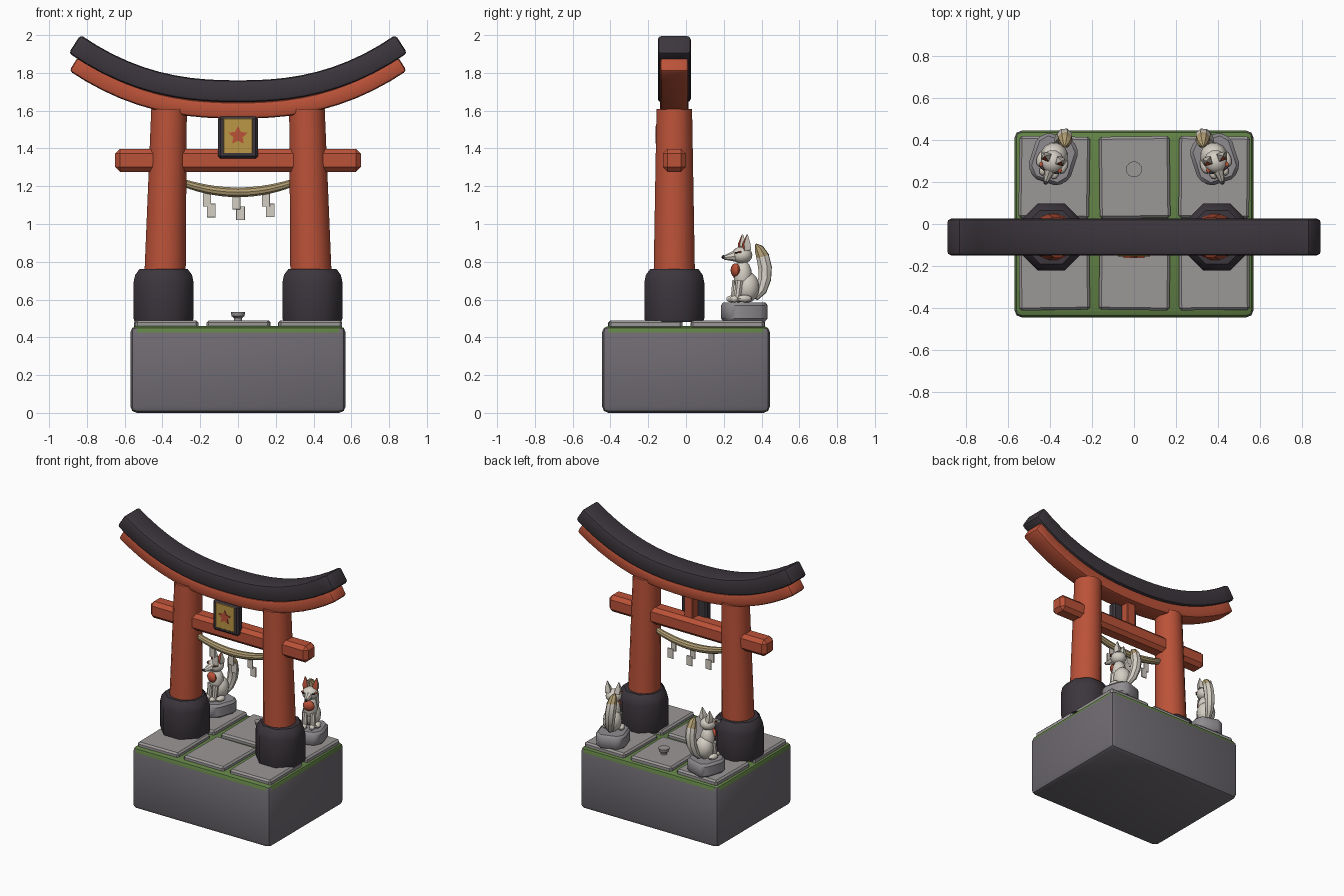
import bpy, bmesh, math
from mathutils import Matrix, Vector as V

if "Cube" in bpy.data.objects:
    bpy.data.objects.remove(bpy.data.objects["Cube"])

def mat(name, r, g, b):
    m = bpy.data.materials.new(name)
    m.diffuse_color = (r, g, b, 1)
    m.use_nodes = True
    m.node_tree.nodes["Principled BSDF"].inputs["Base Color"].default_value = m.diffuse_color
    return m

RED = mat("vermilion", .50, .085, .04)
DARK = mat("charcoal", .045, .037, .046)
STONE = mat("base stone", .16, .147, .168)
SLAB = mat("paving stone", .33, .31, .31)
PLINTH = mat("plinth stone", .28, .265, .285)
MOSS = mat("moss", .12, .22, .06)
GOLD = mat("gold", .50, .31, .06)
STRAW = mat("straw", .44, .34, .17)
WHITE = mat("off white", .66, .62, .55)
YC = -.062                                    # depth of the gate's centre line


def finish(name, bm, mats, bevel=0, seg=1, smooth=35, matrix=Matrix(), rule=None):
    bmesh.ops.recalc_face_normals(bm, faces=bm.faces)
    if bevel:
        edges = [e for e in bm.edges if e.calc_face_angle(0) > .6]
        bmesh.ops.bevel(bm, geom=edges, offset=bevel, segments=seg, profile=.5,
                        affect='EDGES', clamp_overlap=True)
    bm.normal_update()
    for f in bm.faces:
        f.smooth = True
        if rule:
            f.material_index = rule(f)
    for e in bm.edges:
        e.smooth = e.calc_face_angle(0) < math.radians(smooth)
    me = bpy.data.meshes.new(name)
    bm.to_mesh(me)
    bm.free()
    for m in mats:
        me.materials.append(m)
    ob = bpy.data.objects.new(name, me)
    ob.matrix_world = matrix
    bpy.context.collection.objects.link(ob)
    return ob


def box(name, m, x, y, z, bevel=.01, **kw):
    bm = bmesh.new()
    c = V(((x[0] + x[1]) / 2, (y[0] + y[1]) / 2, (z[0] + z[1]) / 2))
    bmesh.ops.create_cube(bm, size=1, matrix=Matrix.Translation(c) @ Matrix.Diagonal(
        (x[1] - x[0], y[1] - y[0], z[1] - z[0], 1)))
    return finish(name, bm, m if isinstance(m, list) else [m], bevel, **kw)


def ball(name, m, c, r, seg=12, **kw):
    bm = bmesh.new()
    bmesh.ops.create_uvsphere(bm, u_segments=seg, v_segments=8, radius=1,
                              matrix=Matrix.Translation(c) @ Matrix.Diagonal((*r, 1)))
    return finish(name, bm, [m], **kw)


def ngon(n, turn=0):
    return [(math.cos(2 * math.pi * (i + turn) / n), math.sin(2 * math.pi * (i + turn) / n))
            for i in range(n)]


def sweep(name, mats, path, section, scales, side, **kw):
    """Carry a section along a path; scales sizes it at each point."""
    bm, rings, side = bmesh.new(), [], V(side)
    path = [V(p) for p in path]
    for i, p in enumerate(path):
        t = path[min(i + 1, len(path) - 1)] - path[max(i - 1, 0)]
        if t.length < 1e-6:
            t = V((0, 0, 1))
        up = t.cross(side).normalized()
        rings.append([bm.verts.new(p + side * a * scales[i] + up * b * scales[i])
                      for a, b in section])
    n = len(section)
    for r0, r1 in zip(rings, rings[1:]):
        for i in range(n):
            bm.faces.new((r0[i], r0[(i + 1) % n], r1[(i + 1) % n], r1[i]))
    bm.faces.new(rings[0])
    bm.faces.new(rings[-1])
    return finish(name, bm, mats, **kw)


# Stone base with mossy top
box("base", [STONE, MOSS], (-.57, .57), (-.445, .445), (0, .46), .035, seg=2, smooth=40,
    rule=lambda f: int(f.calc_center_median().z > .437))

# Paving slabs
for i, x in enumerate((-.38, .003, .382)):
    for j, y in enumerate((-.215, .222)):
        turn = math.radians((.8, -.7, .5)[i] * (1 - 2 * j))
        box("paving_slab", SLAB, (-.168, .168), (-.195, .195), (.445, .49), .012,
            matrix=Matrix.Translation((x, y, 0)) @ Matrix.Rotation(turn, 4, 'Z'))

# Curved top beams
def beam(name, m, z0, half, width, height, rise):
    xs = [half * (i / 10 - 1) for i in range(21)]
    path = [(x, YC, z0 + rise * (abs(x) / half) ** 2.4) for x in xs]
    w, h = width / 2, height / 2
    sweep(name, [m], path, [(-w, -h), (w, -h), (w, h), (-w, h)], [1] * 21, (0, 1, 0),
          bevel=.018, seg=2, smooth=40)

beam("top_beam", DARK, 1.703, .865, .175, .115, .25)
beam("under_beam", RED, 1.602, .87, .15, .088, .246)

# Tie beam and centre strut
box("tie_beam", RED, (-.65, .65), (YC - .061, YC + .061), (1.275, 1.398), .026)
box("centre_strut", RED, (-.035, .035), (YC - .035, YC + .035), (1.38, 1.58), .005)

# Pillars and footings
for s in (-1, 1):
    sweep("pillar", [RED], [(s * .387, YC, .7), (s * .365, YC, 1.608)], ngon(16, .5),
          [.112, .096], (1, 0, 0))
    zs = (.48, .5, .69, .73, .762)
    sweep("footing", [DARK], [(s * .394, YC, z) for z in zs], ngon(8, .5),
          [.165, .172, .172, .163, .138], (1, 0, 0), smooth=50)

# Plaque with star emblem
box("plaque_frame", DARK, (-.105, .105), (-.15, -.09), (1.347, 1.568), .012)
box("plaque_panel", GOLD, (-.077, .077), (-.155, -.147), (1.375, 1.558), .002)
star = [(a * r, b * r) for (a, b), r in zip(ngon(10, 2.5), [.052, .026] * 5)]
sweep("plaque_star", [RED], [(0, -.15, 1.467), (0, -.161, 1.467)], star, [1, 1], (1, 0, 0))

# Straw rope and folded paper streamers
def rope_z(x):
    return 1.168 + .047 * (x / .28) ** 2

xs = [-.29 + .58 * i / 14 for i in range(15)]
sweep("rope", [STRAW], [(x, YC, rope_z(x)) for x in xs], ngon(10),
      [.021 + .006 * (1 - (x / .29) ** 2) for x in xs], (0, 1, 0))
for x in (-.155, 0, .157):
    z = rope_z(x) - .02
    box("streamer_upper", WHITE, (x - .03, x + .012), (YC - .008, YC), (z - .07, z), .001)
    box("streamer_lower", WHITE, (x - .01, x + .036), (YC - .004, YC + .004),
        (z - .127, z - .055), .001)

# Offering cup, hollow at the top
sweep("cup", [SLAB], [(0, .26, z) for z in (.485, .503, .512, .535, .535, .517)], ngon(14),
      [.022, .022, .034, .038, .031, .026], (1, 0, 0))

# Fox statues on plinths, turned outwards
for s in (-1, 1):
    M = Matrix.Translation((s * .385, .308, 0)) @ Matrix.Rotation(s * math.radians(18), 4, 'Z')
    plan = [(a * b, c * d) for a, b, c, d in (
        (1, .105, -1, .065), (1, .105, 1, .07), (1, .065, 1, .115), (-1, .065, 1, .115),
        (-1, .105, 1, .07), (-1, .105, -1, .065), (-1, .06, -1, .115), (1, .06, -1, .115))]
    sweep("plinth", [PLINTH], [(0, 0, .485), (0, 0, .585)], plan, [1, 1], (1, 0, 0),
          bevel=.016, matrix=M)
    kw = dict(matrix=M)
    ball("fox_haunch", WHITE, (0, .018, .665), (.066, .064, .082), **kw)
    ball("fox_chest", WHITE, (0, -.008, .725), (.05, .05, .085), **kw)
    ball("fox_head", WHITE, (0, -.012, .835), (.056, .056, .046), **kw)
    sweep("fox_muzzle", [WHITE], [(0, -.04, .832), (0, -.112, .822)], ngon(8),
          [.034, .011], (1, 0, 0), **kw)
    ball("fox_nose", DARK, (0, -.115, .825), (.011, .011, .010), 8, **kw)
    ball("fox_bib", RED, (0, -.048, .755), (.042, .024, .037), **kw)
    for e in (-1, 1):
        sweep("fox_front_leg", [WHITE], [(e * .028, -.035, .70), (e * .028, -.05, .59)],
              ngon(8), [.022, .017], (1, 0, 0), **kw)
        ball("fox_front_paw", WHITE, (e * .028, -.062, .603), (.02, .028, .018), 8, **kw)
        ball("fox_hind_paw", WHITE, (e * .055, -.015, .605), (.022, .04, .02), 8, **kw)
        ball("fox_eye", DARK, (e * .034, -.054, .848), (.014, .008, .005), 8, **kw)
        ball("fox_eye_mark", RED, (e * .046, -.04, .852), (.010, .012, .005), 8, **kw)
        sweep("fox_ear", [WHITE, RED], [(e * .032, .004, .86), (e * .036, .0, .895),
              (e * .041, .004, .945)], ngon(4, .5), [.026, .025, .003], (1, 0, 0),
              rule=lambda f: int(f.normal.y < -.6), **kw)
    # Bushy tail with straw-coloured tip
    tail = [(0, .06, .61), (s * -.005, .098, .65), (s * -.012, .118, .71),
            (s * -.018, .122, .77), (s * -.024, .11, .83), (s * -.03, .092, .87),
            (s * -.033, .075, .893)]
    sweep("fox_tail", [WHITE, STRAW], tail, ngon(8), [.02, .03, .036, .038, .036, .026, .006],
          (1, 0, 0), rule=lambda f: int(f.calc_center_median().z > .84), **kw)
